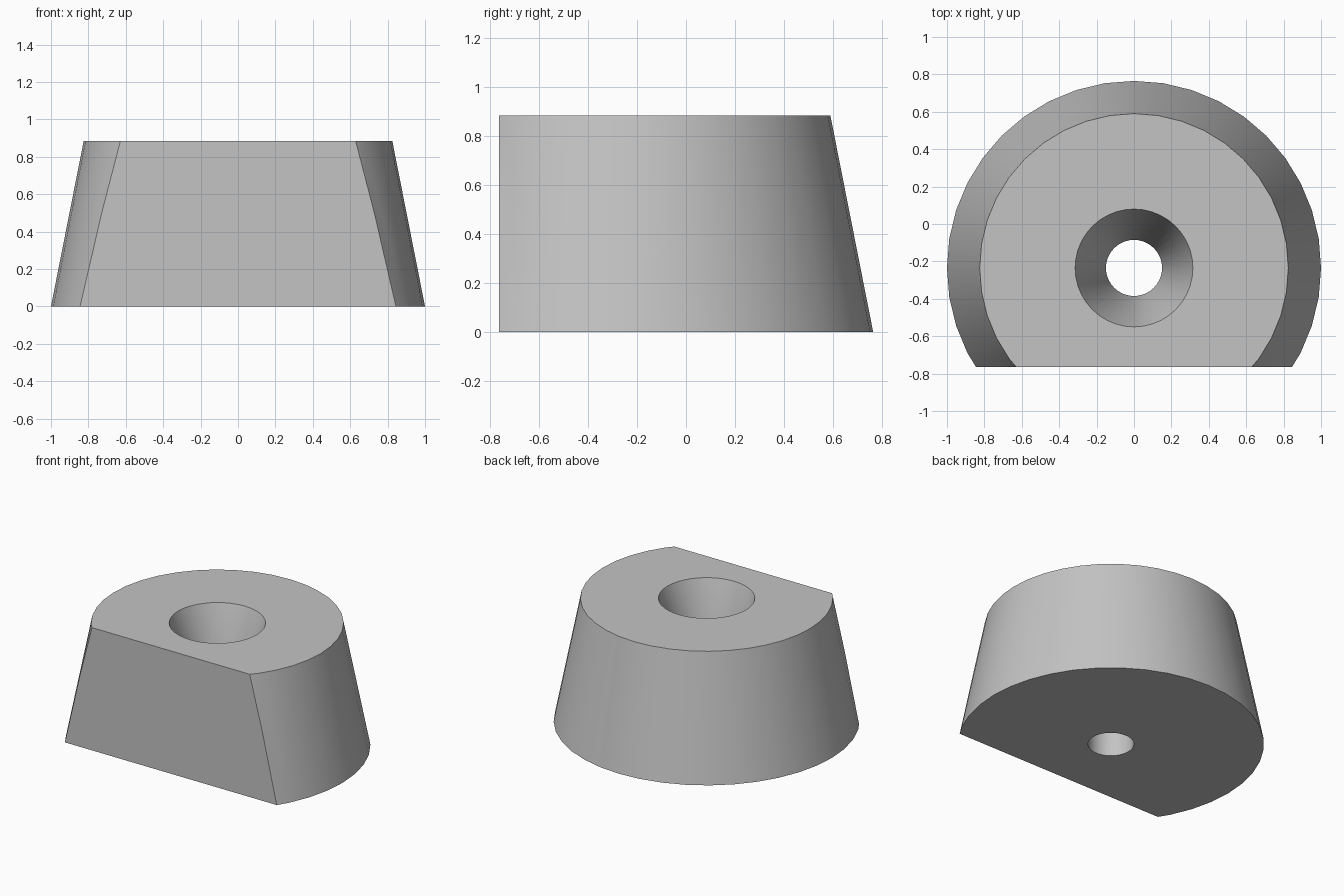
import bpy, bmesh, math
from mathutils import Vector

cube = bpy.data.objects.get("Cube")
if cube:
    bpy.data.objects.remove(cube, do_unlink=True)

SEGMENTS = 40
AXIS_Y = -0.235      # centre of the round body
FLAT_Y = -0.765      # plane of the flat front
HEIGHT = 0.885

# Plain grey material
grey = bpy.data.materials.new("plain_grey")
grey.use_nodes = True
colour = (0.55, 0.55, 0.55, 1)
grey.diffuse_color = colour
grey.node_tree.nodes["Principled BSDF"].inputs["Base Color"].default_value = colour

# Closed cross-section: bore, base, tapered wall, top, countersink
profile = [(0.15, 0), (1.0, 0), (0.825, HEIGHT), (0.315, HEIGHT), (0.15, 0.385)]

bm = bmesh.new()
rings = []
for i in range(SEGMENTS):
    a = 2 * math.pi * i / SEGMENTS
    rings.append([bm.verts.new((r * math.cos(a), AXIS_Y + r * math.sin(a), z))
                  for r, z in profile])
for i, ring in enumerate(rings):
    after = rings[(i + 1) % SEGMENTS]
    for j in range(len(profile)):
        k = (j + 1) % len(profile)
        bm.faces.new((ring[j], after[j], after[k], ring[k]))

# Slice off the front and cap it with one flat face
cut = bmesh.ops.bisect_plane(
    bm, geom=bm.verts[:] + bm.edges[:] + bm.faces[:],
    plane_co=Vector((0, FLAT_Y, 0)), plane_no=Vector((0, -1, 0)), clear_outer=True)
rim = [e for e in cut["geom_cut"] if isinstance(e, bmesh.types.BMEdge)]
bmesh.ops.holes_fill(bm, edges=rim, sides=0)
bmesh.ops.recalc_face_normals(bm, faces=bm.faces[:])

mesh = bpy.data.meshes.new("tapered_foot")
bm.to_mesh(mesh)
bm.free()
mesh.materials.append(grey)
foot = bpy.data.objects.new("tapered_foot", mesh)
bpy.context.collection.objects.link(foot)

# Smooth walls with crisp rims
bpy.ops.object.select_all(action='DESELECT')
foot.select_set(True)
bpy.context.view_layer.objects.active = foot
bpy.ops.object.shade_smooth_by_angle(angle=math.radians(30))
